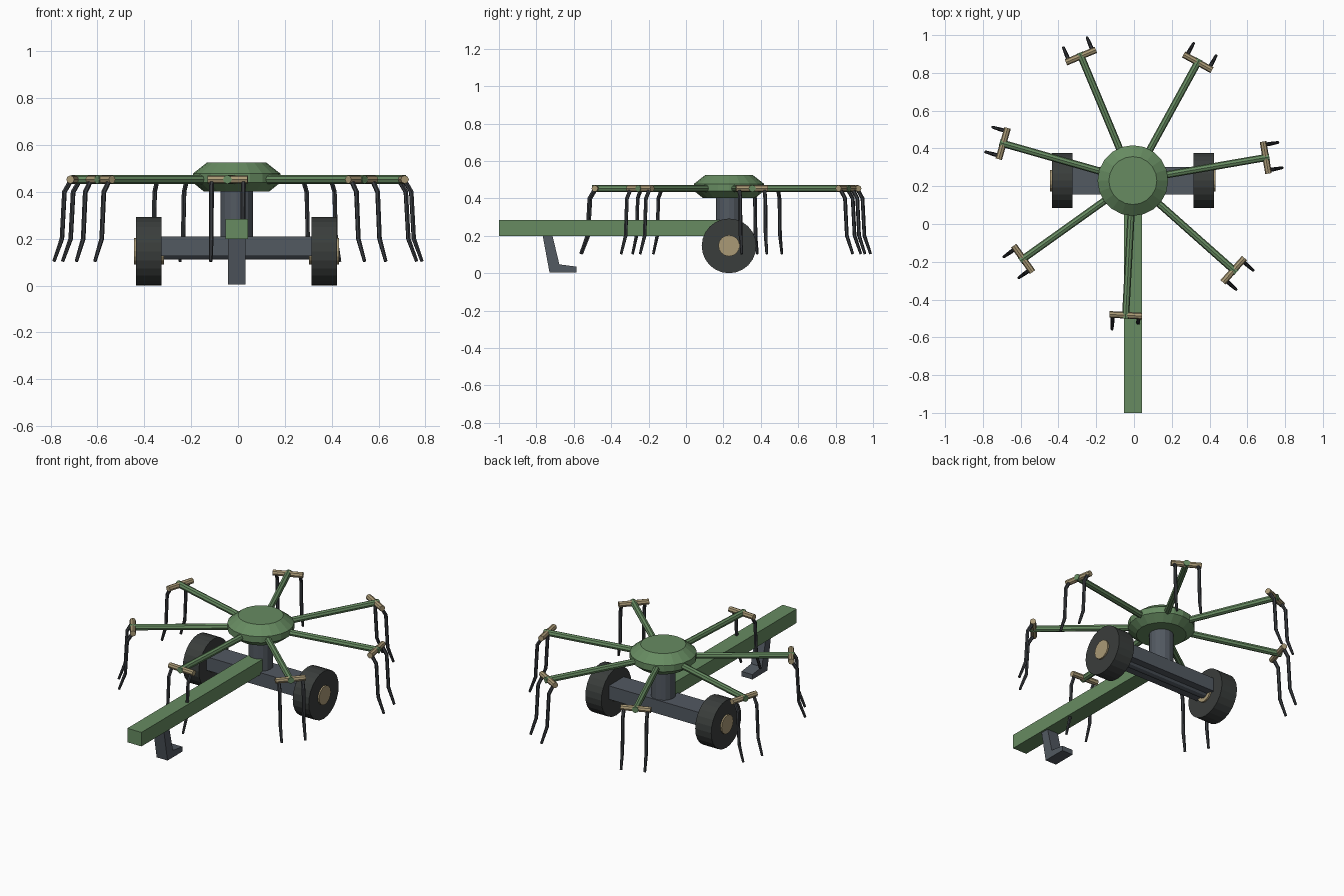
import bpy, math
from mathutils import Vector, Matrix

if "Cube" in bpy.data.objects:
    bpy.data.objects.remove(bpy.data.objects["Cube"])

CX, CY = -0.006, 0.23   # rotor axis
ARM_Z = 0.453


def material(name, rgb):
    m = bpy.data.materials.new(name)
    m.diffuse_color = (*rgb, 1)
    m.use_nodes = True
    m.node_tree.nodes["Principled BSDF"].inputs["Base Color"].default_value = m.diffuse_color
    return m


GREEN = material("green_paint", (0.135, 0.26, 0.12))
STEEL = material("dark_steel", (0.085, 0.10, 0.12))
TYRE = material("rubber", (0.042, 0.047, 0.045))
TAN = material("tan_metal", (0.40, 0.32, 0.18))
TINE = material("tine_steel", (0.04, 0.044, 0.05))


def make(name, verts, faces, mat):
    me = bpy.data.meshes.new(name)
    me.from_pydata([tuple(v) for v in verts], [], faces)
    me.materials.append(mat)
    ob = bpy.data.objects.new(name, me)
    bpy.context.collection.objects.link(ob)
    return ob


def box(name, lo, hi, mat):
    bpy.ops.mesh.primitive_cube_add(size=1, location=[(a + b) / 2 for a, b in zip(lo, hi)])
    ob = bpy.context.object
    ob.name = name
    ob.data.transform(Matrix.Diagonal([b - a for a, b in zip(lo, hi)] + [1]))
    ob.data.materials.append(mat)
    return ob


def rod(name, a, b, r, sides, mat):
    a, b = Vector(a), Vector(b)
    bpy.ops.mesh.primitive_cylinder_add(vertices=sides, radius=r, depth=(b - a).length,
                                        location=(a + b) / 2)
    ob = bpy.context.object
    ob.name = name
    ob.rotation_euler = (b - a).to_track_quat('Z', 'Y').to_euler()
    ob.data.materials.append(mat)
    return ob


def lathe(name, profile, n, mat):
    verts = [(CX + r * math.cos(2 * math.pi * i / n), CY + r * math.sin(2 * math.pi * i / n), z)
             for r, z in profile for i in range(n)]
    faces = [(k * n + i, k * n + (i + 1) % n, (k + 1) * n + (i + 1) % n, (k + 1) * n + i)
             for k in range(len(profile) - 1) for i in range(n)]
    last = (len(profile) - 1) * n
    faces += [tuple(reversed(range(n))), tuple(range(last, last + n))]
    return make(name, verts, faces, mat)


def tube(name, pts, radii, r, mat):
    cu = bpy.data.curves.new(name, 'CURVE')
    cu.dimensions = '3D'
    cu.bevel_depth = r
    cu.bevel_resolution = 1
    cu.use_fill_caps = True
    sp = cu.splines.new('POLY')
    sp.points.add(len(pts) - 1)
    for p, co, s in zip(sp.points, pts, radii):
        p.co = (*co, 1)
        p.radius = s
    sp.use_smooth = False
    cu.materials.append(mat)
    ob = bpy.data.objects.new(name, cu)
    bpy.context.collection.objects.link(ob)
    return ob


# Rotor hub and column
lathe("rotor_hub", [(0.14, 0.402), (0.187, 0.44), (0.187, 0.478), (0.127, 0.525)], 20, GREEN)
rod("rotor_column", (CX, CY, 0.17), (CX, CY, 0.42), 0.069, 16, STEEL)

# Drawbar and axle
box("drawbar", (CX - 0.048, -1.0, 0.198), (CX + 0.048, CY, 0.284), GREEN)
box("axle_beam", (CX - 0.34, CY - 0.073, 0.127), (CX + 0.34, CY + 0.073, 0.21), STEEL)
rod("axle_shaft", (CX - 0.40, CY, 0.147), (CX + 0.40, CY, 0.147), 0.035, 12, STEEL)

# Wheels with hubs
for side, s in (("left", -1), ("right", 1)):
    rod(side + "_wheel", (CX + s * 0.32, CY, 0.146), (CX + s * 0.429, CY, 0.146), 0.146, 24, TYRE)
    rod(side + "_wheel_hub", (CX + s * 0.31, CY, 0.147), (CX + s * 0.438, CY, 0.147), 0.057, 16, TAN)

# Parking stand, a side profile extruded across x
prof = [(-0.767, 0.205), (-0.73, 0.005), (-0.585, 0.005), (-0.585, 0.035), (-0.677, 0.047), (-0.715, 0.205)]
n = len(prof)
make("parking_stand",
     [(CX + dx, y, z) for dx in (-0.037, 0.037) for y, z in prof],
     [tuple(reversed(range(n))), tuple(range(n, 2 * n))]
     + [(i, (i + 1) % n, n + (i + 1) % n, n + i) for i in range(n)], STEEL)

# Seven rotor arms, each with a tine bar and two bent tines
path = [(0.714, 0.452), (0.745, 0.40), (0.756, 0.20), (0.792, 0.103)]
for k in range(7):
    a = math.radians(9.8) + k * 2 * math.pi / 7
    out = Vector((math.cos(a), math.sin(a), 0))
    tan = Vector((-math.sin(a), math.cos(a), 0))
    c = Vector((CX, CY, 0))
    up = Vector((0, 0, 1))
    z = up * ARM_Z
    rod(f"rotor_arm_{k + 1}", c + out * 0.12 + z, c + out * 0.733 + z, 0.019, 8, GREEN)
    mid = c + out * 0.714 + z
    rod(f"tine_bar_{k + 1}", mid - tan * 0.086, mid + tan * 0.086, 0.0175, 8, TAN)
    for s, label in ((-1, "a"), (1, "b")):
        pts = [c + out * r + tan * s * 0.068 + up * h for r, h in path]
        tube(f"tine_{k + 1}{label}", pts, (1, 1, 0.95, 0.7), 0.0105, TINE)

# Turn the tine curves into meshes
bpy.ops.object.select_all(action='DESELECT')
for ob in bpy.data.objects:
    if ob.type == 'CURVE':
        ob.select_set(True)
        bpy.context.view_layer.objects.active = ob
bpy.ops.object.convert(target='MESH')
